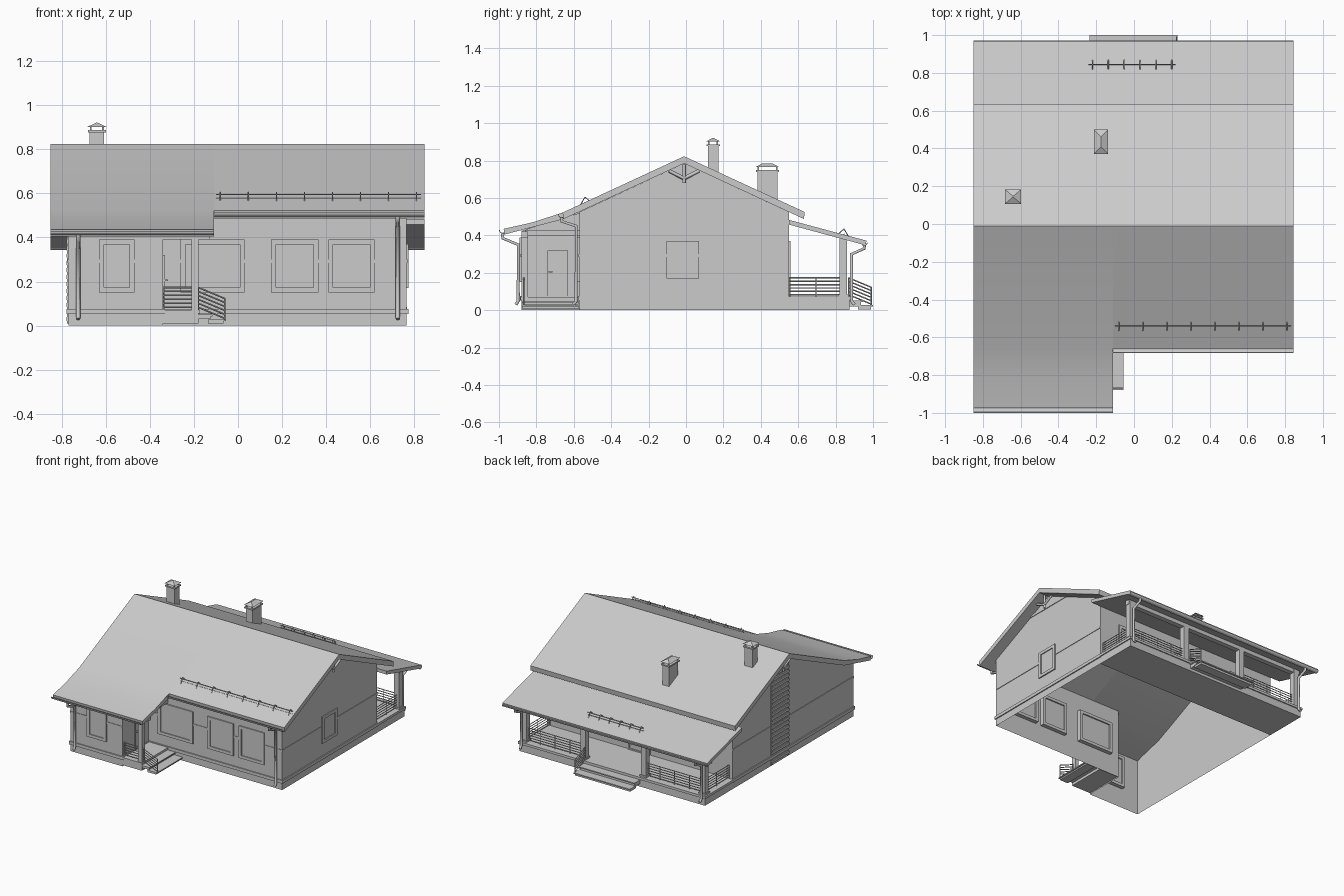
import bpy, bmesh, math
from mathutils import Vector

if "Cube" in bpy.data.objects:
    bpy.data.objects.remove(bpy.data.objects["Cube"])


def finish(name, bm):
    bmesh.ops.recalc_face_normals(bm, faces=bm.faces)
    me = bpy.data.meshes.new(name)
    bm.to_mesh(me)
    bm.free()
    ob = bpy.data.objects.new(name, me)
    bpy.context.collection.objects.link(ob)
    return ob


def boxes(name, items):
    """Each item is (x0, x1, y0, y1, z0, z1)."""
    bm = bmesh.new()
    for x0, x1, y0, y1, z0, z1 in items:
        vs = bmesh.ops.create_cube(bm, size=1)["verts"]
        for v in vs:
            v.co = Vector(((x0 + x1) / 2 + v.co.x * (x1 - x0),
                           (y0 + y1) / 2 + v.co.y * (y1 - y0),
                           (z0 + z1) / 2 + v.co.z * (z1 - z0)))
    return finish(name, bm)


def prism(name, pts, x0, x1):
    """Extrude a y-z profile along x."""
    bm = bmesh.new()
    a = [bm.verts.new((x0, y, z)) for y, z in pts]
    b = [bm.verts.new((x1, y, z)) for y, z in pts]
    bm.faces.new(a)
    bm.faces.new(b)
    n = len(pts)
    for i in range(n):
        j = (i + 1) % n
        bm.faces.new((a[i], a[j], b[j], b[i]))
    return finish(name, bm)


def rods(name, paths, r, sides=0):
    cu = bpy.data.curves.new(name, "CURVE")
    cu.dimensions = "3D"
    cu.bevel_depth = r
    cu.bevel_resolution = sides
    cu.use_fill_caps = True
    for path in paths:
        sp = cu.splines.new("POLY")
        sp.points.add(len(path) - 1)
        for p, co in zip(sp.points, path):
            p.co = (*co, 1)
    ob = bpy.data.objects.new(name, cu)
    bpy.context.collection.objects.link(ob)
    return ob


# Wall shell round an L-shaped plan, open underneath; wall tops follow the roof
L, M, R, F, A, B = -.77, -.34, .765, -.57, -.88, .55
bm = bmesh.new()
for face in (
        [(L, A, 0), (M, A, 0), (M, A, .425), (L, A, .425)],
        [(M, A, 0), (M, F, 0), (M, F, .52), (M, A, .425)],
        [(M, F, 0), (R, F, 0), (R, F, .525), (M, F, .525)],
        [(R, F, 0), (R, B, 0), (R, B, .525), (R, -.01, .785), (R, F, .525)],
        [(R, B, 0), (L, B, 0), (L, B, .525), (R, B, .525)],
        [(L, B, 0), (L, A, 0), (L, A, .425), (L, F, .525), (L, -.01, .785), (L, B, .525)]):
    bm.faces.new([bm.verts.new(p) for p in face])
bmesh.ops.remove_doubles(bm, verts=bm.verts, dist=.0005)
finish("walls", bm)

# Plinth ledge and a slim belt course interrupted by the windows
e, g = .008, .004
boxes("plinth_ledge", [
    (L - e, M + e, A - e, A, .052, .075), (M, M + e, A, F, .052, .075),
    (M, R + e, F - e, F, .052, .075), (R, R + e, F, B, .052, .075),
    (L - e, L, A, B, .052, .075)])
boxes("belt_course", [(x0, x1, F - g, F, .285, .30) for x0, x1 in
                      ((M, -.26), (.03, .15), (.365, .41), (.62, R))]
      + [(L, -.63, A - g, A, .285, .30), (-.47, M, A - g, A, .285, .30),
         (R, R + g, F, -.105, .285, .30), (R, R + g, .07, B, .285, .30),
         (L - g, L, A, B, .285, .30)])
boxes("gable_trim", [(R, R + .005, -.20, .20, .695, .715), (L - .005, L, -.20, .20, .695, .715)])

# Roofs, smooth over the shallow bend on the left
left = [(-.97, .405), (-.975, .435), (-.82, .47), (-.66, .522), (-.01, .823), (.635, .525),
        (.63, .488), (-.01, .785), (-.655, .487)]
prism("main_roof_right", left[-1:] + left[3:-1], -.11, .845)
roof = prism("main_roof_left", left, -.85, -.11)
bpy.context.view_layer.objects.active = roof
roof.select_set(True)
bpy.ops.object.shade_smooth_by_angle(angle=math.radians(30))
prism("porch_roof", [(.55, .458), (.55, .483), (.965, .372), (.96, .347)], -.85, .845)


# Half-round gutters
def gutter(name, y, z, x0, x1, r=.02):
    arc = [math.pi + math.pi * i / 6 for i in range(7)]
    pts = [(y + r * math.cos(t), z + r * math.sin(t)) for t in arc]
    pts += [(y + (r - .004) * math.cos(t), z + (r - .004) * math.sin(t)) for t in reversed(arc)]
    prism(name, pts, x0, x1)


gutter("annex_gutter", -.98, .43, -.85, -.11)
gutter("front_gutter", -.664, .513, -.11, .845)
gutter("back_gutter", .953, .362, -.85, .845, .018)

# Downpipes
pipes = [[(-.725, -.98, .41), (-.725, -.98, .385), (-.725, -.897, .35), (-.725, -.897, .05), (-.725, -.91, .03)],
         [(.725, -.664, .495), (.725, -.664, .475), (.725, -.587, .45), (.725, -.587, .05), (.725, -.60, .03)]]
for x in (-.745, .745):
    pipes.append([(x, .953, .35), (x, .953, .33), (x, .885, .30), (x, .885, .05), (x, .90, .03)])
rods("downpipes", pipes, .010, 1)

# Gable ornament at the ridge ends
for side, x in (("right", .80), ("left", -.80)):
    rods("gable_truss_" + side, [
        [(x, -.01, .78), (x, -.01, .68)],
        [(x, -.01, .705), (x, -.05, .725), (x, -.09, .745)],
        [(x, -.01, .705), (x, .03, .725), (x, .07, .745)]], .010)


# Chimneys with hipped caps
def chimney(name, x, y, hx, hy, z0, top):
    boxes(name + "_shaft", [(x - hx, x + hx, y - hy, y + hy, z0, top - .042),
                            (x - hx - .008, x + hx + .008, y - hy - .008, y + hy + .008, top - .045, top - .035)]
          + [(x + s * (hx - .005) - .004, x + s * (hx - .005) + .004,
              y + t * (hy - .005) - .004, y + t * (hy - .005) + .004, top - .04, top - .018)
             for s in (-1, 1) for t in (-1, 1)])
    bm = bmesh.new()
    w, d = hx + .01, hy + .01
    base = [bm.verts.new((x + sx * w, y + sy * d, top - .02)) for sx, sy in ((-1, -1), (1, -1), (1, 1), (-1, 1))]
    k = max(d - w, .002)
    p, q = bm.verts.new((x, y - k, top)), bm.verts.new((x, y + k, top))
    bm.faces.new(base)
    for f in ((base[0], base[1], p), (base[1], base[2], q, p), (base[2], base[3], q), (base[3], base[0], p, q)):
        bm.faces.new(f)
    finish(name + "_cap", bm)


chimney("small_chimney", -.64, .145, .033, .028, .68, .922)
chimney("large_chimney", -.175, .435, .027, .054, .55, .785)


# Snow guards: rails with brackets
def guard(name, x0, x1, y, z, n, up):
    paths = [[(x0, y, z), (x1, y, z)], [(x0, y, z - .018), (x1, y, z - .018)]]
    for i in range(n):
        x = x0 + .02 + (x1 - x0 - .04) * i / (n - 1)
        paths.append([(x, y + up * .025, z - .012), (x, y, z + .01), (x, y - up * .025, z - .033)])
    rods(name, paths, .003)


guard("front_snow_guard", -.10, .83, -.54, .595, 8, 1)
guard("back_snow_guard", -.24, .22, .845, .425, 6, -1)


# Windows and doors: frame strips around a pane, on a wall facing +-x or +-y
def opening(name, axis, sign, pos, a0, a1, z0, z1, w=.022):
    def slab(u0, u1, v0, v1, t0, t1):
        lo, hi = sorted((pos + sign * t0, pos + sign * t1))
        return (lo, hi, u0, u1, v0, v1) if axis == "x" else (u0, u1, lo, hi, v0, v1)
    boxes(name, [slab(a0, a0 + w, z0, z1, -.03, .009), slab(a1 - w, a1, z0, z1, -.03, .009),
                 slab(a0 + w, a1 - w, z0, z0 + w, -.03, .009), slab(a0 + w, a1 - w, z1 - w, z1, -.03, .009),
                 slab(a0 + w, a1 - w, z0 + w, z1 - w, -.02, .002)])


opening("annex_window", "y", -1, A, -.63, -.47, .15, .39)
opening("wide_front_window", "y", -1, F, -.26, .03, .15, .39)
opening("front_window_a", "y", -1, F, .15, .365, .15, .39)
opening("front_window_b", "y", -1, F, .41, .62, .15, .39)
opening("side_window", "x", 1, R, -.105, .07, .17, .37)
opening("front_door", "x", 1, M, -.74, -.63, .07, .32, .008)
opening("back_door", "y", 1, B, -.09, .09, .07, .35, .012)
for i, x in enumerate((-.5, .5)):
    opening("back_window_%d" % i, "y", 1, B, x - .1, x + .1, .15, .37)
boxes("door_handle", [(-.332, -.318, -.735, -.715, .203, .21)])

# Porch decks
boxes("back_deck", [(L, R, .55, .875, 0, .055), (L - e, R + e, .55, .883, .055, .073)])
boxes("front_deck", [(M, -.18, -.88, -.57, .01, .055), (M, -.175, -.886, -.57, .055, .07)])

# Steps
boxes("back_steps", [(-.23, .225, .875, .935, .02, .05), (-.235, .23, .875, .945, .045, .053),
                     (-.23, .225, .92, .99, .005, .02), (-.235, .23, .92, 1.0, .02, .028)])
boxes("front_steps", [(-.18, -.125, -.875, -.575, .03, .045), (-.18, -.115, -.88, -.575, .042, .05),
                      (-.135, -.065, -.875, -.575, .01, .02), (-.135, -.055, -.88, -.575, .02, .028)])

# Posts and eave beams
posts = (-.74, -.25, .25, .74)
boxes("back_posts", [(x - .021, x + .021, .82, .862, .07, .385) for x in posts]
      + [(x - .027, x + .027, .814, .868, .07, .085) for x in posts])
boxes("back_eave_beam", [(L, R, .822, .86, .345, .378)])
boxes("front_post", [(-.21, -.18, -.88, -.845, .07, .42)])
boxes("front_eave_beam", [(M, -.13, -.88, -.845, .39, .42), (-.21, -.18, -.86, -.57, .40, .43)])


# Railings: horizontal rails, optionally falling with the stairs
def rails(name, runs, r=.0035):
    paths = []
    for (x0, y0), (x1, y1), drop in runs:
        for i in range(6):
            z = .083 + i * .018
            paths.append([(x0, y0, z), (x1, y1, z - drop)])
        n = max(2, round(math.hypot(x1 - x0, y1 - y0) / .12) + 1)
        for i in range(n):
            t = i / (n - 1)
            x, y = x0 + (x1 - x0) * t, y0 + (y1 - y0) * t
            paths.append([(x, y, .07 - drop * t), (x, y, .175 - drop * t)])
    rods(name, paths, r)


rails("back_railing", [((-.74, .841), (-.25, .841), 0), ((.25, .841), (.74, .841), 0),
                       ((-.74, .55), (-.74, .841), 0), ((.74, .55), (.74, .841), 0)])
rails("front_railing", [((M, -.863), (-.19, -.863), 0)])
rails("front_stair_railing", [((-.18, -.868), (-.06, -.868), .05)])
rails("back_stair_railing", [((.225, .87), (.225, .99), .05)])

# Wall ladder of flat slats on the left gable
boxes("wall_ladder", [(L - .008, L, -.11, .10, .02 + i * .032, .038 + i * .032) for i in range(21)]
      + [(L - .006, L, y, y + .012, .01, .70) for y in (-.11, .088)])
